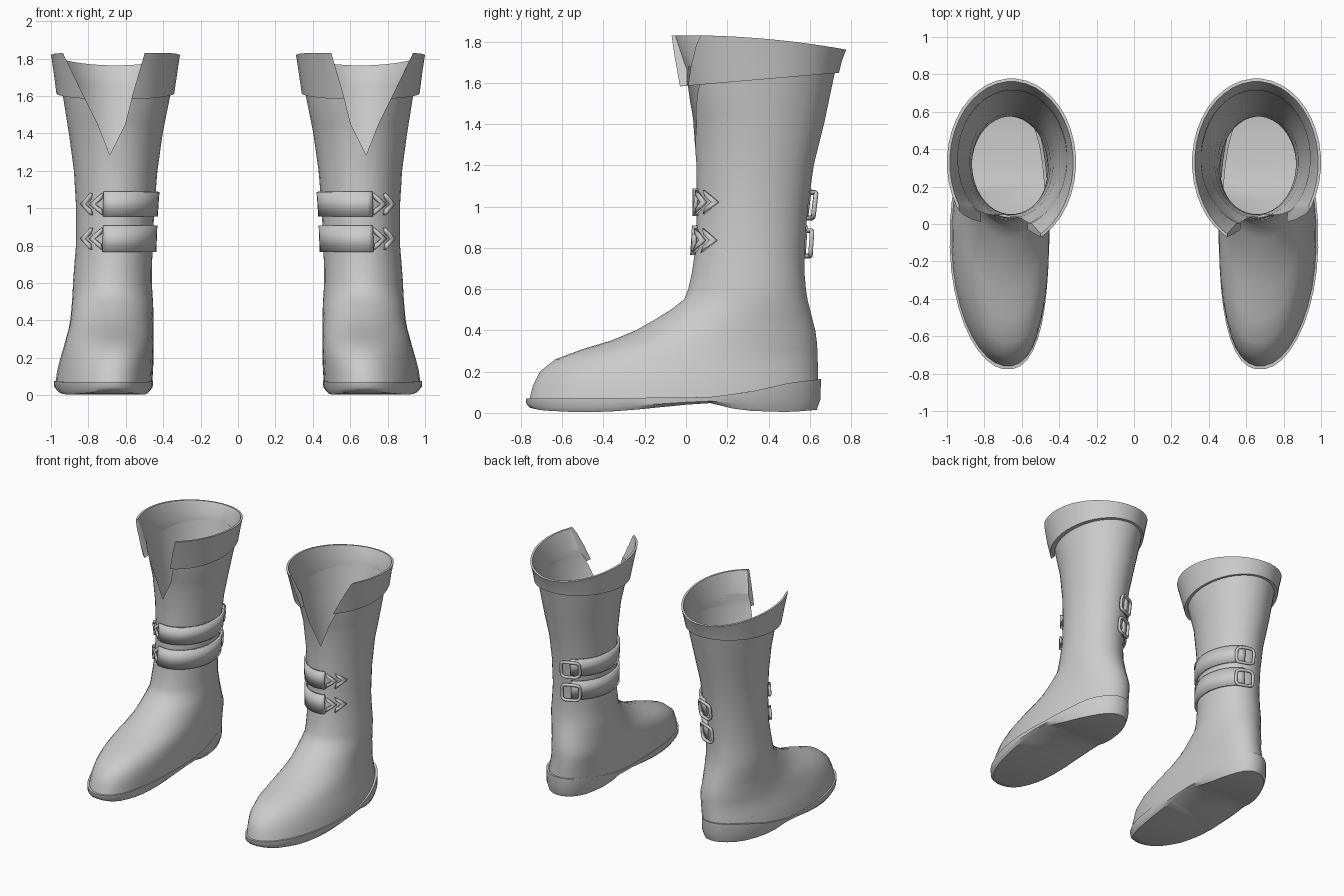
import bpy, bmesh, math
from mathutils import Vector

if "Cube" in bpy.data.objects:
    bpy.data.objects.remove(bpy.data.objects["Cube"])

N = 40  # columns round the boot
leather = bpy.data.materials.new("grey_leather")
leather.diffuse_color = (0.6, 0.6, 0.6, 1)
leather.use_nodes = True
leather.node_tree.nodes["Principled BSDF"].inputs["Base Color"].default_value = leather.diffuse_color

# upper sections: z, front y, back y, inner x, outer x
RINGS = [(1.68, -.015, .73, .352, .948), (1.6, -.01, .712, .362, .937),
         (1.4, .035, .67, .402, .905), (1.2, .05, .62, .43, .878),
         (1.0, .052, .592, .447, .866), (.8, .045, .575, .455, .867),
         (.68, .028, .575, .46, .877), (.6, .01, .582, .46, .883),
         (.55, -.01, .59, .46, .887), (.5, -.075, .602, .459, .892),
         (.45, -.155, .615, .458, .897), (.4, -.245, .628, .457, .902),
         (.35, -.365, .635, .457, .91), (.31, -.50, .638, .455, .92),
         (.26, -.635, .64, .453, .932), (.2, -.71, .642, .452, .95),
         (.13, -.745, .643, .455, .968), (.05, -.765, .645, .46, .978)]


def lerp_table(t, x):
    if x <= t[0][0]:
        return t[0][1:]
    for p, q in zip(t, t[1:]):
        if x <= q[0]:
            f = (x - p[0]) / (q[0] - p[0])
            return [a + (b - a) * f for a, b in zip(p[1:], q[1:])]
    return t[-1][1:]


def oval(a, yf, yb, xl, xr, z=1.0):
    """Point on a rounded outline; low sections bend like a foot."""
    c, s = math.cos(a), math.sin(a)
    e = .93 if z < .4 else 1
    x = (xl + xr) / 2 + (xr - xl) / 2 * math.copysign(abs(c) ** e, c)
    y = (yf + yb) / 2 + (yb - yf) / 2 * math.copysign(abs(s) ** e, s)
    x -= .1 * (y + .1) ** 2 * min(1, max(0, (.6 - z) / .3))
    return x, y


def surf(deg, z, off):
    """Point on the shaft at an angle and height, pushed outward."""
    yf, yb, xl, xr = lerp_table(RINGS[::-1], z)
    x, y = oval(math.radians(deg), yf - off, yb + off, xl - off, xr + off)
    return Vector((x, y, z))


def finish(ob, solid=0, angle=40):
    ob.data.materials.append(leather)
    if ob.type == 'MESH':
        bpy.ops.object.select_all(action='DESELECT')
        ob.select_set(True)
        bpy.context.view_layer.objects.active = ob
        bpy.ops.object.shade_smooth_by_angle(angle=math.radians(angle))
    if solid:
        m = ob.modifiers.new("thickness", 'SOLIDIFY')
        m.thickness, m.offset = solid, 0
    ob.modifiers.new("pair", 'MIRROR')


def mesh_object(name, bm, **kw):
    bmesh.ops.recalc_face_normals(bm, faces=bm.faces)
    me = bpy.data.meshes.new(name)
    bm.to_mesh(me)
    bm.free()
    ob = bpy.data.objects.new(name, me)
    bpy.context.collection.objects.link(ob)
    finish(ob, **kw)


def loft(bm, rings, closed=False):
    vs = [[bm.verts.new(p) for p in r] for r in rings]
    pairs = list(zip(vs, vs[1:])) + ([(vs[-1], vs[0])] if closed else [])
    for r, q in pairs:
        for i in range(N):
            j = (i + 1) % N
            bm.faces.new((r[i], r[j], q[j], q[i]))
    return vs


# front notch: height, inner x, outer x
NOTCH = [(1.285, .685, .685), (1.45, .603, .75), (1.62, .56, .835), (1.9, .478, .97)]


def cut_notch(bm):
    for p, q in zip(NOTCH, NOTCH[1:]):
        for k in (1, 2):
            near = [f for f in bm.faces if f.calc_center_median().y < .3
                    and f.calc_center_median().z > 1.1]
            geom = list({g for f in near for g in (*f.verts, *f.edges, f)})
            bmesh.ops.bisect_plane(bm, geom=geom, dist=1e-5, plane_co=(p[k], 0, p[0]),
                                   plane_no=(q[0] - p[0], 0, p[k] - q[k]))
    for h in (1.45, 1.62):
        near = [f for f in bm.faces if f.calc_center_median().y < .3
                and f.calc_center_median().z > 1.1]
        geom = list({g for f in near for g in (*f.verts, *f.edges, f)})
        bmesh.ops.bisect_plane(bm, geom=geom, dist=1e-5, plane_co=(0, 0, h), plane_no=(0, 0, 1))
    gone = []
    for f in bm.faces:
        c = f.calc_center_median()
        if c.y < .3 and c.z > 1.285:
            lo, hi = lerp_table(NOTCH, c.z)
            if lo < c.x < hi:
                gone.append(f)
    bmesh.ops.delete(bm, geom=gone, context='FACES')


ANG = [2 * math.pi * (i + .5) / N - math.pi / 2 for i in range(N)]

# upper: shaft and foot
bm = bmesh.new()
loft(bm, [[(*oval(a, *r[1:], r[0]), r[0]) for a in ANG] for r in RINGS])
cut_notch(bm)
mesh_object("boot_upper", bm, angle=60)

# folded cuff with a closed section, capped where the notch cuts it
CUFF = [(-.01, .715, .362, .94, 0), (-.045, .742, .34, .972, 0), (-.08, .757, .325, .985, .5),
        (-.12, .778, .31, 1.0, 1), (-.105, .762, .325, .985, 1), (-.02, .722, .358, .942, .32)]
bm = bmesh.new()
rings = []
for yf, yb, xl, xr, t in CUFF:
    ring = []
    for a in ANG:
        x, y = oval(a, yf, yb, xl, xr)
        low, high = 1.585 + .085 * y, 1.83 - .115 * y * y
        ring.append((x, y, low + (high - low) * t))
    rings.append(ring)
loft(bm, rings, closed=True)
cut_notch(bm)
bmesh.ops.holes_fill(bm, edges=[e for e in bm.edges if e.is_boundary], sides=0)
mesh_object("cuff", bm)

# sole: welt top and arched underside follow the foot length
TOP = [(-.8, .07), (.1, .075), (.3, .10), (.5, .145), (.66, .165)]
UNDER = [(-.78, .03), (-.7, .012), (-.5, .002), (-.3, .01), (-.05, .035), (.11, .05),
         (.2, .025), (.3, .01), (.5, .004), (.64, .015)]
bm = bmesh.new()
rings = []
for grow, t in ((-.012, 1), (.008, 1), (.006, .35), (-.012, 0)):
    ring = []
    for a in ANG:
        x, y = oval(a, -.77 - grow, .648 + grow, .462 - grow, .978 + grow, 0)
        lo, hi = lerp_table(UNDER, y)[0], lerp_table(TOP, y)[0]
        ring.append((x, y, lo + (hi - lo) * t))
    rings.append(ring)
last = loft(bm, rings)[-1]
for i in range(N // 2 - 1):
    bm.faces.new((last[i], last[i + 1], last[N - 2 - i], last[N - 1 - i]))
mesh_object("sole", bm)

# two straps, each with a buckle behind and arrow trims in front
for tag, z0, z1 in (("upper", .955, 1.088), ("lower", .765, .908)):
    mid = (z0 + z1) / 2
    bm = bmesh.new()
    cols = [[bm.verts.new(surf(108 + 178 * i / 26, z, .012)) for z in (z0, z1)] for i in range(27)]
    for p, q in zip(cols, cols[1:]):
        bm.faces.new((p[0], q[0], q[1], p[1]))
    mesh_object(tag + "_strap", bm, solid=.016)

    # arrow trims, open chevrons
    bm = bmesh.new()
    for start in (287, 304):
        pts = [(0, .058), (20, 0), (0, -.058), (2.5, -.028), (12, 0), (2.5, .028)]
        v = [bm.verts.new(surf(start + d, mid + h, .014)) for d, h in pts]
        bm.faces.new((v[0], v[1], v[4], v[5]))
        bm.faces.new((v[1], v[2], v[3], v[4]))
    mesh_object(tag + "_arrow_trim", bm, solid=.018, angle=30)

    # buckle frame with rounded corners
    cu = bpy.data.curves.new(tag + "_buckle", 'CURVE')
    cu.dimensions, cu.bevel_depth, cu.bevel_resolution = '3D', .012, 1
    sp = cu.splines.new('POLY')
    sp.points.add(15)
    sp.use_cyclic_u = True
    for i, pt in enumerate(sp.points):
        a = 2 * math.pi * (i + .5) / 16
        c, s = math.cos(a), math.sin(a)
        d = 16 * math.copysign(abs(c) ** .45, c)
        h = .062 * math.copysign(abs(s) ** .45, s)
        pt.co = (*surf(108 + d, mid - .015 + h, .03), 1)
    ob = bpy.data.objects.new(tag + "_buckle", cu)
    bpy.context.collection.objects.link(ob)
    finish(ob)
